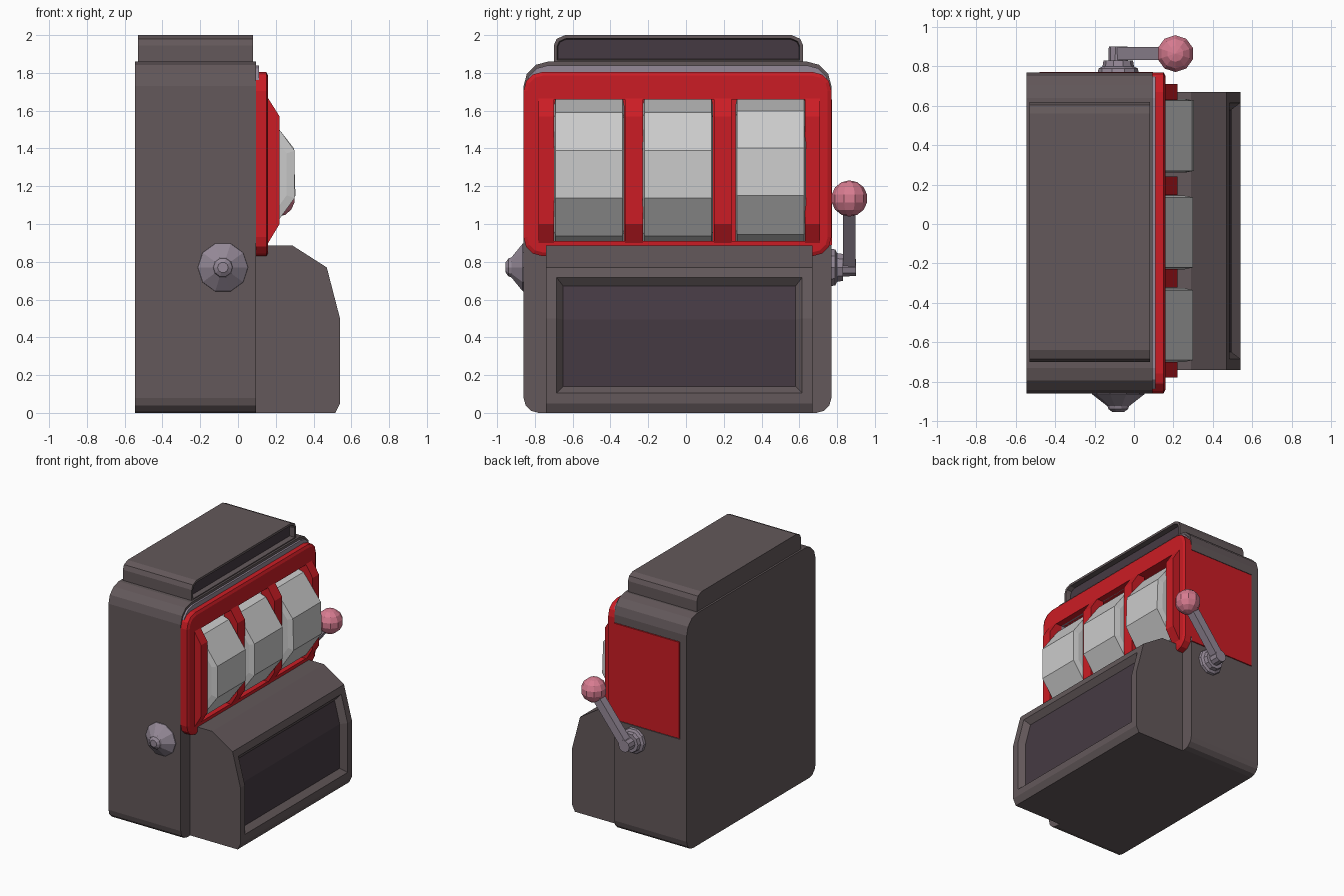
import bpy, bmesh, math
from mathutils import Vector, Matrix

if "Cube" in bpy.data.objects:
    bpy.data.objects.remove(bpy.data.objects["Cube"])


def material(name, *rgb):
    m = bpy.data.materials.new(name)
    m.diffuse_color = (*rgb, 1)
    m.use_nodes = True
    m.node_tree.nodes["Principled BSDF"].inputs["Base Color"].default_value = m.diffuse_color
    return m


CASE = material("case", 0.125, 0.098, 0.103)
GLASS = material("dark_glass", 0.060, 0.042, 0.055)
RED = material("red", 0.60, 0.012, 0.018)
WHITE = material("reel_white", 0.55, 0.55, 0.55)
METAL = material("metal", 0.30, 0.25, 0.31)
PINK = material("pink", 0.68, 0.20, 0.28)


def finish(name, bm, *mats):
    bmesh.ops.recalc_face_normals(bm, faces=bm.faces)
    me = bpy.data.meshes.new(name)
    bm.to_mesh(me)
    bm.free()
    for m in mats:
        me.materials.append(m)
    ob = bpy.data.objects.new(name, me)
    bpy.context.collection.objects.link(ob)
    return ob


def loft(rings):
    """Join equal-length rings of points and cap both ends."""
    bm = bmesh.new()
    vs = [[bm.verts.new(p) for p in ring] for ring in rings]
    n = len(vs[0])
    for a, b in zip(vs, vs[1:]):
        for i in range(n):
            bm.faces.new((a[i], a[(i + 1) % n], b[(i + 1) % n], b[i]))
    bm.faces.new(vs[0])
    bm.faces.new(vs[-1])
    bmesh.ops.recalc_face_normals(bm, faces=bm.faces)
    return bm


def prism(profile, axis, lo, hi):
    """Extrude a (y,z) profile along x or an (x,z) profile along y."""
    place = (lambda p, t: (t, *p)) if axis == 'x' else (lambda p, t: (p[0], t, p[1]))
    return loft([[place(p, t) for p in profile] for t in (lo, hi)])


def rounded(y0, y1, z0, z1, r_bottom, r_top, steps=3):
    pts = []
    for cy, cz, r, start in ((y1 - r_top, z1 - r_top, r_top, 0), (y0 + r_top, z1 - r_top, r_top, 90),
                             (y0 + r_bottom, z0 + r_bottom, r_bottom, 180),
                             (y1 - r_bottom, z0 + r_bottom, r_bottom, 270)):
        for i in range(steps + 1):
            a = math.radians(start + 90 * i / steps)
            pts.append((cy + r * math.cos(a), cz + r * math.sin(a)))
    return pts


def turned(sections, x, z, sides=10, spin=0):
    """Lathe about a y-axis line, sections are (y, radius)."""
    return loft([[(x + r * math.cos(spin + math.tau * i / sides), y,
                   z + r * math.sin(spin + math.tau * i / sides)) for i in range(sides)]
                 for y, r in sections])


def recess(bm, faces, rim, slope, depth):
    """Sink a dark panel into faces, leaving a flat rim and sloped edge."""
    bmesh.ops.inset_region(bm, faces=faces, thickness=rim, use_even_offset=True)
    bmesh.ops.inset_region(bm, faces=faces, thickness=slope, depth=-depth, use_even_offset=True)
    for f in faces:
        f.material_index = 1


def box_profile(a0, a1, b0, b1):
    return [(a0, b0), (a1, b0), (a1, b1), (a0, b1)]


def cut(ob, y0, y1, z0, z1, x0):
    cutter = finish("cutter", prism(box_profile(y0, y1, z0, z1), 'x', x0, 0.5))
    cutter.hide_render = True
    mod = ob.modifiers.new("opening", 'BOOLEAN')
    mod.operation, mod.solver, mod.object = 'DIFFERENCE', 'EXACT', cutter
    bpy.context.view_layer.objects.active = ob
    bpy.ops.object.modifier_apply(modifier=mod.name)
    bpy.data.objects.remove(cutter)


# Main cabinet, hollowed for the reels
body = finish("cabinet", prism(rounded(-0.86, 0.77, 0, 1.86, 0.08, 0.13), 'x', -0.545, 0.095), CASE)
cut(body, -0.785, 0.9, 0.885, 1.665, -0.485)

# Red lining of the reel chamber, open at the front
bm = prism(box_profile(-0.78, 0.772, 0.89, 1.66), 'x', -0.48, 0.097)
front = [f for f in bm.faces if f.calc_center_median().x > 0.09]
bmesh.ops.delete(bm, geom=front, context='FACES_ONLY')
finish("reel_chamber", bm, RED)

# Metal trim behind the red window frame
trim = finish("window_trim", prism(rounded(-0.85, 0.76, 0.86, 1.84, 0.1, 0.12), 'x', 0.08, 0.11), METAL)
cut(trim, -0.70, 0.63, 0.91, 1.66, 0.0)

# Window frame with a narrow chamfer round its face
outer, inner = (rounded(-0.86 + d, 0.77 - d, 0.83 + d, 1.805 - d, 0.1 - d, 0.1 - d) for d in (0, 0.02))
frame = finish("window_frame", loft([[(x, *p) for p in ring] for x, ring in
                                     ((0.095, outer), (0.15, outer), (0.16, inner))]), RED)
cut(frame, -0.70, 0.63, 0.91, 1.66, 0.0)

# Upright dividers between the reels
for i, y in enumerate((-0.74, -0.275, 0.195, 0.67)):
    profile = [(0.10, 0.90), (0.16, 0.90), (0.22, 1.0), (0.22, 1.57), (0.16, 1.665), (0.10, 1.665)]
    half = 0.04 if i in (0, 3) else 0.047
    finish(f"divider_{i + 1}", prism(profile, 'y', y - half, y + half), RED)

# Ten-sided reels, the last one turned slightly
for i, (y, turn) in enumerate(((-0.513, 0), (-0.043, 0), (0.448, 2))):
    sections = [(y - 0.187, 0.36), (y - 0.178, 0.405), (y + 0.178, 0.405), (y + 0.187, 0.36)]
    finish(f"reel_{i + 1}", turned(sections, -0.085, 1.263, 10, math.radians(18 + turn)), WHITE)

# Lower cabinet with a sunken front panel that follows the slope
profile = [(0.09, 0), (0.515, 0), (0.54, 0.05), (0.54, 0.50), (0.47, 0.77), (0.29, 0.885), (0.09, 0.885)]
bm = prism(profile, 'y', -0.74, 0.67)
panel = [f for f in bm.faces if f.normal.x > 0.9 and f.calc_center_median().z > 0.1]
recess(bm, panel, 0.055, 0.035, 0.045)
finish("lower_cabinet", bm, CASE, GLASS)

# Top sign box
profile = [(-0.70, 1.85), (0.62, 1.85), (0.62, 1.945), (0.605, 1.98), (0.56, 2.0),
           (-0.64, 2.0), (-0.685, 1.98), (-0.70, 1.945)]
bm = prism(profile, 'x', -0.53, 0.08)
recess(bm, [f for f in bm.faces if f.normal.x > 0.9], 0.018, 0.005, 0.04)
finish("top_sign", bm, CASE, GLASS)

# Side knob
finish("side_knob", turned([(-0.85, 0.135), (-0.865, 0.132), (-0.925, 0.055), (-0.94, 0.05), (-0.955, 0.028)],
                           -0.08, 0.77), METAL)

# Lever hub, arm and ball
finish("lever_hub", turned([(0.76, 0.105), (0.79, 0.10), (0.80, 0.08), (0.83, 0.075), (0.831, 0.05), (0.90, 0.048)],
                           -0.08, 0.77), METAL)
start, end = Vector((-0.08, 0.865, 0.77)), Vector((0.21, 0.865, 1.135))
side = Vector((0, 1, 0)).cross(end - start).normalized() * 0.033
arm = [start - side, start + side, end + side, end - side]
finish("lever_arm", prism([(p.x, p.z) for p in arm], 'y', 0.832, 0.898), METAL)
bm = bmesh.new()
bmesh.ops.create_uvsphere(bm, u_segments=10, v_segments=7, radius=0.096,
                          matrix=Matrix.Translation(end))
finish("lever_ball", bm, PINK)
